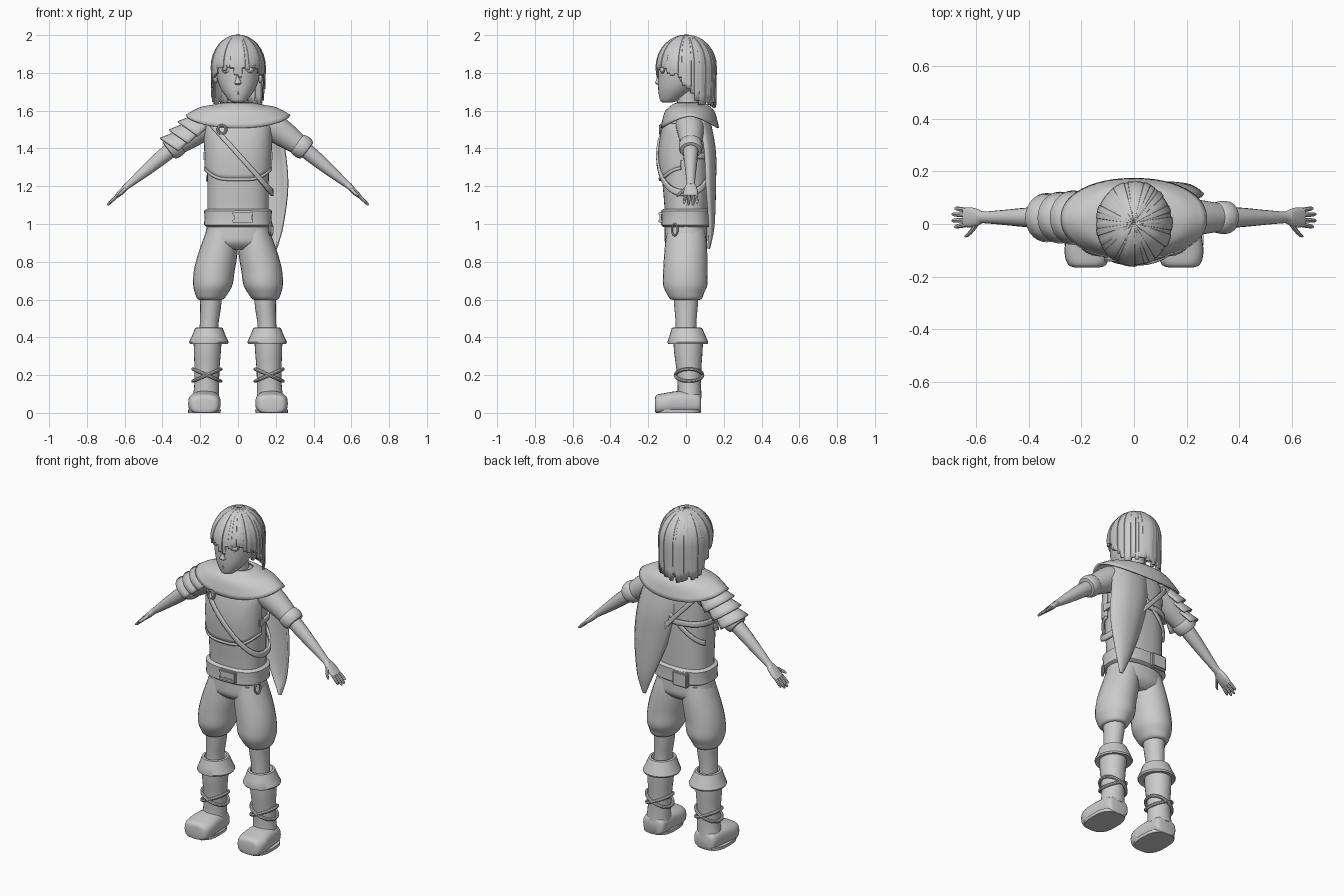
import bpy, bmesh, math, random
from mathutils import Vector
random.seed(4)

mat = bpy.data.materials.new("plain_grey")
mat.diffuse_color = (0.6, 0.6, 0.6, 1)


def finish(name, bm, thick=0, angle=40):
    bmesh.ops.recalc_face_normals(bm, faces=bm.faces)
    me = bpy.data.meshes.new(name)
    bm.to_mesh(me)
    bm.free()
    ob = bpy.data.objects.new(name, me)
    bpy.context.collection.objects.link(ob)
    me.materials.append(mat)
    if thick:
        m = ob.modifiers.new("thickness", 'SOLIDIFY')
        m.thickness, m.offset = thick, 0
    bpy.context.view_layer.objects.active = ob
    ob.select_set(True)
    bpy.ops.object.shade_smooth_by_angle(angle=math.radians(angle))
    ob.select_set(False)
    return ob


def spline(rows, n=3):
    """Catmull-Rom refinement of a list of number tuples."""
    out = []
    for i in range(len(rows) - 1):
        a, b, c, d = (rows[max(i - 1, 0)], rows[i], rows[i + 1], rows[min(i + 2, len(rows) - 1)])
        for k in range(n):
            t = k / n
            out.append(tuple(q + 0.5 * t * (r - p + t * (2 * p - 5 * q + 4 * r - s + t * (3 * (q - r) + s - p)))
                             for p, q, r, s in zip(a, b, c, d)))
    return out + [rows[-1]]


def sc(t, e):
    c, s = math.cos(t), math.sin(t)
    return (math.copysign(abs(c) ** (2 / e), c), math.copysign(abs(s) ** (2 / e), s))


def grid(name, rows, closed, caps=False, thick=0, angle=40):
    bm = bmesh.new()
    vs = [[bm.verts.new(p) for p in r] for r in rows]
    n = len(rows[0])
    for a, b in zip(vs, vs[1:]):
        for j in range(n if closed else n - 1):
            k = (j + 1) % n
            bm.faces.new((a[j], a[k], b[k], b[j]))
    if caps:
        bm.faces.new(vs[0])
        bm.faces.new(vs[-1])
    return finish(name, bm, thick, angle)


def loft(name, rings, u=(1, 0, 0), v=(0, 1, 0), e=2, seg=24, n=3, s=1, floor=-9):
    """Skin rings (x, y, z, ru, rv); s=-1 mirrors the part in x."""
    u, v = Vector(u), Vector(v)
    rows = []
    for x, y, z, ru, rv in (spline(rings, n) if n > 1 else rings):
        row = []
        for j in range(seg):
            c, d = sc(2 * math.pi * j / seg, e)
            p = Vector((x, y, z)) + u * c * ru + v * d * rv
            row.append((p.x * s, p.y, max(p.z, floor)))
        rows.append(row)
    return grid(name, rows, True, True)


# torso
TORSO = [(0, 0, 1.0, .162, .112), (0, 0, 1.1, .162, .115), (0, -.005, 1.25, .163, .122), (0, -.008, 1.38, .165, .125),
         (0, 0, 1.5, .165, .116), (0, .01, 1.57, .14, .095), (0, .02, 1.62, .08, .07), (0, .02, 1.64, .05, .05)]
loft("torso", TORSO, e=2.5, seg=36)
FINE = spline(TORSO, 8)


def on_torso(t, z, off):
    r = min(FINE, key=lambda q: abs(q[2] - z))
    c, d = sc(t, 2.5)
    return (c * (r[3] + off), r[1] + d * (r[4] + off), z)


def band(name, lo, hi, off, t0=0, t1=360, n=60, rows=3, thick=.012):
    full = t1 - t0 == 360
    ts = [math.radians(t0 + (t1 - t0) * j / (n if full else n - 1)) for j in range(n)]
    return grid(name, [[on_torso(t, lo(t) + (hi(t) - lo(t)) * k / rows, off) for t in ts]
                       for k in range(rows + 1)], full, thick=thick)


# chest armour, straps and belt
band("breastplate", lambda t: 1.235 + .06 * abs(math.cos(t)) ** 3, lambda t: 1.53, .008, 185, 355, rows=10)
band("breastplate_lip", lambda t: 1.228 + .06 * abs(math.cos(t)) ** 3,
     lambda t: 1.243 + .06 * abs(math.cos(t)) ** 3, .012, 185, 355, rows=1)
diag = lambda t: 1.37 - 1.25 * on_torso(t, 1.3, 0)[0]
band("shoulder_strap", lambda t: diag(t) - .018, lambda t: diag(t) + .018, .019)
back = lambda t: 1.38 + .9 * on_torso(t, 1.3, 0)[0]
band("back_strap", lambda t: back(t) - .014, lambda t: back(t) + .014, .01, 20, 160, 30)
band("side_strap", lambda t: 1.345, lambda t: 1.375, .01, -10, 190)
loft("belt", [(0, 0, .985, .165, .12), (0, 0, .995, .18, .132), (0, 0, 1.035, .177, .13),
              (0, 0, 1.07, .18, .132), (0, 0, 1.08, .163, .118)], e=2.6, seg=36, n=1)


def block(name, c, d, bevel=.008):
    bm = bmesh.new()
    bmesh.ops.create_cube(bm, size=1)
    for q in bm.verts:
        q.co = Vector(c) + Vector([a * b for a, b in zip(q.co, d)])
    bmesh.ops.bevel(bm, geom=bm.edges[:], offset=bevel, segments=2, affect='EDGES')
    return finish(name, bm)


def ring(name, c, R, r, u, v):
    u, v = Vector(u), Vector(v)
    w = u.cross(v).normalized()
    rows = []
    for i in range(25):
        a = 2 * math.pi * i / 24
        o = u * math.cos(a) + v * math.sin(a)
        rows.append([Vector(c) + o * R + (o.normalized() * math.cos(b) + w * math.sin(b)) * r
                     for b in [k * math.pi / 4 for k in range(8)]])
    return grid(name, rows, True)


block("buckle_plate", (.025, -.13, 1.035), (.11, .02, .075))
for z in (1.015, 1.055):
    block("buckle_bar", (.025, -.139, z), (.11, .012, .018), .004)
block("rear_pouch", (-.06, .135, 1.025), (.1, .03, .09))
ring("belt_ring", (.175, -.06, .97), 1, .006, (.008, .015, 0), (0, 0, .03))
ring("strap_ring", (-.085, -.135, 1.50), .022, .007, (1, 0, 0), (0, 0, 1))
for s in (-1, 1):
    block("side_buckle", (s * .172, -.03, 1.36), (.02, .035, .05), .004)

# shoulder mantle
rows = []
for f, h in spline([(0, 0), (.3, .18), (.65, .4), (1, 1)], 3):
    row = []
    for j in range(48):
        c, d = sc(2 * math.pi * j / 48, 2.15)
        drop = .065 + .065 * abs(d) ** 1.5
        row.append((c * (.075 + .2 * f), .02 + d * (.065 + .085 * f ** .6), 1.638 - drop * h))
    rows.append(row)
grid("mantle", rows, True, thick=.01)

# half cape over one shoulder
rows = []
for z, a, b, y in spline([(1.60, -.04, .2, .11), (1.4, -.01, .245, .15), (1.2, .05, .262, .152),
                          (1.0, .13, .238, .145), (.91, .17, .215, .13), (.87, .188, .202, .12)], 4):
    rows.append([(a + (b - a) * k / 12, y - .05 * (b - a) / .25 * abs(k / 6 - 1) ** 2.5, z) for k in range(13)])
grid("half_cape", rows, False, thick=.014)

# arms, sleeves and hands
D = Vector((.79, 0, -.61))
U = Vector((.61, 0, .79))
Y = (0, 1, 0)
for s in (-1, 1):
    loft("sleeve", [(.12, .02, 1.54, .07, .075), (.18, .022, 1.515, .075, .075), (.25, .025, 1.47, .068, .066),
                    (.32, .025, 1.42, .055, .055)], U, Y, s=s)
    loft("sleeve_cuff", [(.31, .025, 1.43, .05, .05), (.318, .025, 1.424, .06, .06), (.345, .025, 1.405, .063, .063),
                         (.365, .025, 1.389, .054, .056), (.366, .025, 1.388, .035, .035)], U, Y, n=2, s=s)
    loft("forearm", [(.34, .025, 1.405, .042, .042), (.42, .025, 1.34, .038, .036), (.5, .025, 1.273, .029, .028),
                     (.57, .025, 1.215, .019, .022), (.59, .025, 1.2, .017, .024)], U, Y, seg=16, s=s)
    loft("palm", [(.575, .025, 1.212, .015, .02), (.595, .025, 1.193, .016, .032), (.62, .025, 1.168, .015, .038),
                  (.645, .025, 1.146, .011, .036)], U, Y, e=2.5, seg=16, s=s)
    for k, length in enumerate((.062, .076, .075, .06)):
        a = Vector((.637, -.003 + .0185 * k, 1.153))
        step = Vector((.72, (k - 1.5) * .08, -.7))
        loft("finger", [(*(a + step * length * f), r, r) for f, r in ((0, .009), (.5, .009), (.9, .007), (1, .003))],
             U, Y, seg=8, n=2, s=s)
    loft("thumb", [(.595, .005, 1.19, .011, .014), (.612, -.02, 1.172, .01, .011), (.63, -.04, 1.155, .008, .009),
                   (.642, -.047, 1.145, .003, .003)], U, Y, seg=8, n=2, s=s)

# layered plates on one upper arm
for i in range(3):
    rows = []
    c0 = Vector((.165 + .05 * i, .024, 1.53 - .04 * i))
    for f in (0, .35, .7, 1):
        c = c0 + D * .085 * f
        r = .068 + .032 * f - .005 * i
        rows.append([(-(q.x), q.y, q.z) for q in
                     [c + U * math.sin(a) * r * 1.02 + D * .03 * f * math.sin(a) + Vector(Y) * math.cos(a) * r
                      for a in [math.pi * (k - 1) / 14 for k in range(17)]]])
    grid("shoulder_plate", rows, False, thick=.008)

# hips, breeches, boots
loft("hips", [(0, 0, 1.02, .16, .112), (0, 0, .95, .172, .114), (0, 0, .9, .17, .11), (0, 0, .865, .1, .075)], e=2.3)
for s in (-1, 1):
    loft("breeches_leg", [(.085, 0, .97, .08, .1), (.095, 0, .9, .096, .11), (.112, -.002, .82, .106, .115),
                          (.126, -.004, .75, .108, .117), (.133, -.004, .68, .105, .118), (.14, -.004, .635, .088, .1),
                          (.145, 0, .602, .068, .082), (.145, 0, .598, .04, .05)], s=s)
    loft("calf", [(.143, 0, .64, .06, .068), (.145, 0, .56, .055, .062), (.152, 0, .48, .05, .055),
                  (.155, 0, .42, .05, .055)], s=s)
    loft("boot_cuff", [(.154, .005, .42, .05, .055), (.154, .005, .452, .06, .068), (.154, .005, .45, .073, .08),
                       (.154, .008, .41, .088, .095), (.154, .01, .375, .105, .108), (.155, .01, .366, .1, .105),
                       (.158, .01, .372, .07, .075)], n=1, s=s)
    loft("boot_shaft", [(.16, .012, .4, .074, .078), (.162, .012, .33, .072, .076), (.164, .015, .23, .066, .066),
                        (.166, .018, .14, .066, .062), (.17, .018, .08, .07, .065)], s=s)
    loft("boot_foot", [(.178, -.165, .045, .045, .03), (.178, -.155, .045, .072, .05), (.178, -.11, .05, .086, .055),
                       (.176, -.05, .055, .082, .06), (.174, .02, .055, .075, .06), (.172, .068, .05, .068, .052),
                       (.172, .08, .045, .05, .04)], u=(1, 0, 0), v=(0, 0, 1), e=2.8, s=s, floor=0)
    loft("boot_sole", [(.178, -.04, 0, .086, .118), (.178, -.04, .018, .087, .12)], e=2.8, n=1, s=s)
    for tilt in (-.032, .032):
        ring("boot_wrap", (s * .165, .016, .2), 1, .009, (.074, 0, tilt), (0, .072, 0))

# head and face
loft("neck", [(0, .02, 1.58, .065, .065), (0, .01, 1.64, .055, .058), (0, 0, 1.72, .055, .06)])
loft("head", [(0, -.1, 1.642, .02, .02), (0, -.092, 1.65, .04, .042), (0, -.075, 1.67, .06, .066),
              (0, -.052, 1.71, .088, .095), (0, -.03, 1.76, .108, .118), (0, -.015, 1.82, .118, .132),
              (0, 0, 1.89, .118, .13), (0, 0, 1.95, .085, .095), (0, 0, 1.975, .02, .02)], seg=32)
loft("nose", [(0, -.138, 1.735, .01, .006), (0, -.143, 1.745, .019, .02), (0, -.142, 1.765, .012, .015),
              (0, -.138, 1.81, .009, .009)], seg=12)
for z, r in ((1.698, .024), (1.689, .019)):
    loft("lip", [(-r, -.128, z, .002, .002), (0, -.141, z, .005, .007), (r, -.128, z, .002, .002)],
         u=(0, 0, 1), v=(0, 1, 0), seg=8)


def ball(name, c, r):
    bm = bmesh.new()
    bmesh.ops.create_uvsphere(bm, u_segments=16, v_segments=10, radius=1)
    for q in bm.verts:
        q.co = Vector(c) + Vector([a * b for a, b in zip(q.co, r)])
    return finish(name, bm)


for s in (-1, 1):
    ball("eye", (s * .053, -.118, 1.815), (.03, .02, .018))
    ring("eyelid", (s * .053, -.129, 1.815), 1, .004, (.031, s * .012, 0), (0, 0, .02))
    ball("ear", (s * .118, -.01, 1.78), (.015, .025, .035))

# hair cap with stepped locks
rows = [[] for _ in range(13)]
for lock in range(44):
    mid = (lock + .5) / 44 * 2 * math.pi
    a = abs((math.degrees(mid) + 180) % 360 - 180)          # 0 = front
    low = 1.83 if a < 40 else 1.83 - (a - 40) * .0016 if a < 75 else max(1.63, 1.775 - (a - 75) * .0035)
    if a < 6:
        low = 1.785
    low += random.uniform(-.016, .016)
    puff = random.uniform(-.003, .003)
    for k in (.03, .5, .97):
        t = (lock + k) / 44 * 2 * math.pi
        for i in range(13):
            f = i / 8
            if f <= 1:
                w, z = math.sin(f * math.pi / 2), 1.83 + .168 * math.cos(f * math.pi / 2)
                z = max(z, low)
            else:
                w, z = 1 - .04 * (f - 1), 1.83 + (low - 1.83) * (f - 1) * 2
            w = max(w, .03)
            rows[i].append((math.sin(t) * w * (.141 + puff), .002 - math.cos(t) * w * (.157 + puff), z))
grid("hair", rows, True, thick=.01, angle=30)
ball("crown", (0, 0, 1.9), (.118, .132, .095))
